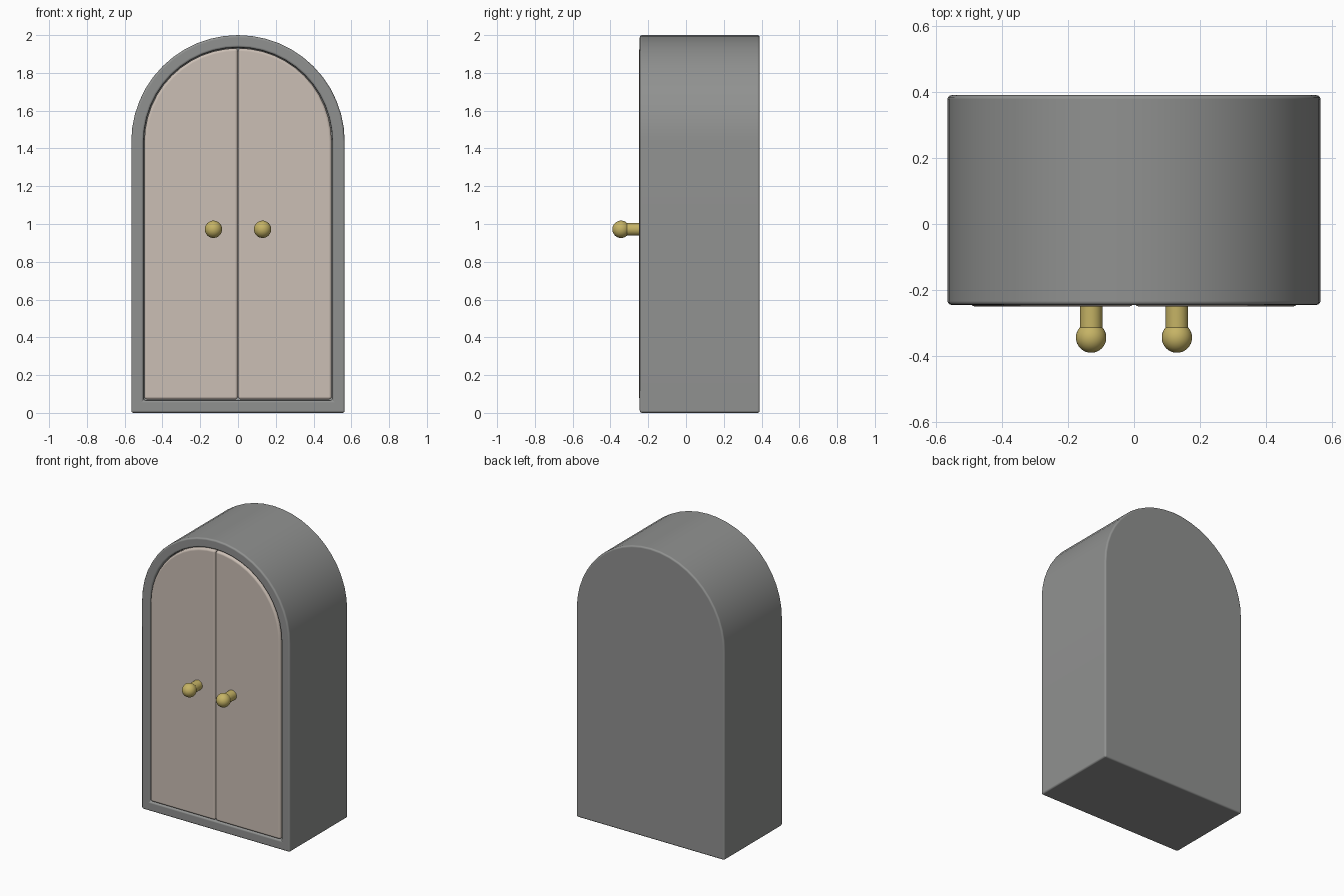
import bpy, bmesh, math

if "Cube" in bpy.data.objects:
    bpy.data.objects.remove(bpy.data.objects["Cube"])

def material(name, rgb):
    m = bpy.data.materials.new(name)
    m.diffuse_color = (*rgb, 1)
    m.use_nodes = True
    m.node_tree.nodes["Principled BSDF"].inputs["Base Color"].default_value = m.diffuse_color
    return m

GREY = material("grey", (0.28, 0.285, 0.28))
BEIGE = material("beige", (0.60, 0.52, 0.46))
BRASS = material("brass", (0.56, 0.45, 0.13))
ARCH_Z = 1.435

def finish(bm, name, mat, bevel=0, segments=3):
    bmesh.ops.recalc_face_normals(bm, faces=bm.faces)
    me = bpy.data.meshes.new(name)
    bm.to_mesh(me)
    bm.free()
    ob = bpy.data.objects.new(name, me)
    bpy.context.collection.objects.link(ob)
    me.materials.append(mat)
    if bevel:
        b = ob.modifiers.new("bevel", 'BEVEL')
        b.width, b.segments, b.limit_method = bevel, segments, 'ANGLE'
        b.angle_limit = math.radians(40)
        b.harden_normals = True
    bpy.ops.object.select_all(action='DESELECT')
    ob.select_set(True)
    bpy.context.view_layer.objects.active = ob
    bpy.ops.object.shade_smooth_by_angle(angle=math.radians(35))
    return ob

def arch(r, z0, steps=24):
    """Arched outline with straight sides and a flat bottom."""
    return [(-r, z0), (r, z0)] + [
        (r * math.cos(math.pi * i / steps), ARCH_Z + r * math.sin(math.pi * i / steps))
        for i in range(steps + 1)]

def ring(bm, pts, y):
    return [bm.verts.new((x, y, z)) for x, z in pts]

def bridge(bm, a, b):
    for i in range(len(a)):
        j = (i + 1) % len(a)
        bm.faces.new((a[i], a[j], b[j], b[i]))

# cabinet body with a shallow recess for the doors
bm = bmesh.new()
outer, inner = arch(0.565, 0), arch(0.5, 0.067)
rings = [ring(bm, outer, 0.39), ring(bm, outer, -0.245),
         ring(bm, inner, -0.245), ring(bm, inner, -0.18)]
for a, b in zip(rings, rings[1:]):
    bridge(bm, a, b)
bm.faces.new(rings[0])
bm.faces.new(rings[-1])
finish(bm, "cabinet_body", GREY, 0.012)

for side, label in ((-1, "left"), (1, "right")):
    # door leaf: half of the arched outline
    r, steps = 0.496, 12
    pts = [(0.001, 0.071), (r, 0.071)]
    pts += [(r * math.cos(math.pi / 2 * i / steps), ARCH_Z + r * math.sin(math.pi / 2 * i / steps))
            for i in range(steps)] + [(0.001, ARCH_Z + r)]
    pts = [(side * x, z) for x, z in pts]
    bm = bmesh.new()
    front, back = ring(bm, pts, -0.25), ring(bm, pts, -0.18)
    bridge(bm, front, back)
    bm.faces.new(front)
    bm.faces.new(back)
    finish(bm, label + "_door", BEIGE, 0.015)

    # knob: turned stem and ball, revolved around y
    R, s, cy = 0.046, 0.034, -0.344
    a0 = math.asin(s / R)
    prof = [(R * math.sin(t), cy - R * math.cos(t))
            for t in ((math.pi - a0) * i / 14 for i in range(15))] + [(s, -0.24)]
    bm = bmesh.new()
    vs = [bm.verts.new((p, y, 0)) for p, y in prof]
    es = [bm.edges.new(e) for e in zip(vs, vs[1:])]
    bmesh.ops.spin(bm, geom=vs + es, cent=(0, 0, 0), axis=(0, 1, 0),
                   angle=2 * math.pi, steps=32)
    bmesh.ops.remove_doubles(bm, verts=bm.verts, dist=1e-5)
    bmesh.ops.translate(bm, verts=bm.verts, vec=(side * 0.13, 0, 0.972))
    finish(bm, label + "_knob", BRASS)
